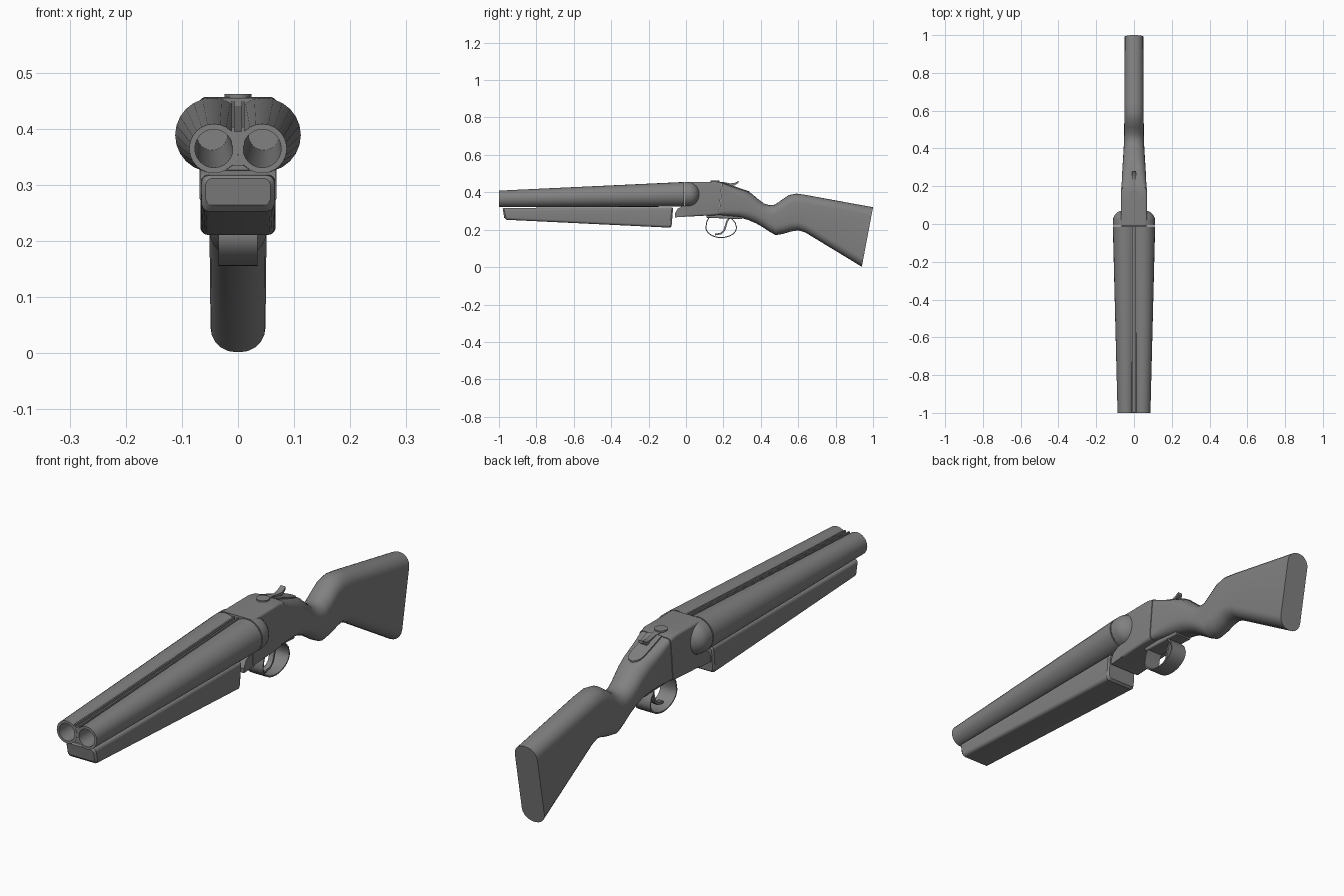
import bpy, bmesh, math
from mathutils import Vector

cube = bpy.data.objects.get("Cube")
if cube:
    bpy.data.objects.remove(cube)

grey = bpy.data.materials.new("Gunmetal grey")
GREY = (0.22, 0.22, 0.22, 1)
grey.diffuse_color = GREY
grey.use_nodes = True
grey.node_tree.nodes["Principled BSDF"].inputs["Base Color"].default_value = GREY


def loft(name, rings, angle=32):
    """Skin a list of equal-length point rings and cap both ends."""
    bm = bmesh.new()
    loops = [[bm.verts.new(p) for p in ring] for ring in rings]
    n = len(loops[0])
    for a, b in zip(loops, loops[1:]):
        for i in range(n):
            j = (i + 1) % n
            bm.faces.new((a[i], a[j], b[j], b[i]))
    bm.faces.new(loops[0])
    bm.faces.new(loops[-1])
    bmesh.ops.recalc_face_normals(bm, faces=bm.faces)
    mesh = bpy.data.meshes.new(name)
    bm.to_mesh(mesh)
    bm.free()
    mesh.materials.append(grey)
    obj = bpy.data.objects.new(name, mesh)
    bpy.context.collection.objects.link(obj)
    bpy.ops.object.select_all(action="DESELECT")
    obj.select_set(True)
    bpy.context.view_layer.objects.active = obj
    bpy.ops.object.shade_smooth_by_angle(angle=math.radians(angle))
    return obj


def circle(center, radius, axis="y", n=24):
    x, y, z = center
    turns = [math.tau * i / n for i in range(n)]
    if axis == "y":
        return [(x + radius * math.cos(a), y, z + radius * math.sin(a)) for a in turns]
    return [(x + radius * math.cos(a), y + radius * math.sin(a), z) for a in turns]


def section(top, bottom, w, r, steps=5):
    """Rounded rectangle standing between a top and a bottom (y, z) point."""
    top, bottom = Vector(top), Vector(bottom)
    h = (top - bottom).length
    r = min(r, w * 0.99, h * 0.49)
    pts = []
    for k, (sx, sz) in enumerate(((1, 1), (-1, 1), (-1, -1), (1, -1))):
        for i in range(steps + 1):
            a = math.pi / 2 * (k + i / steps)
            x = sx * (w - r) + r * math.cos(a)
            v = h / 2 + sz * (h / 2 - r) + r * math.sin(a)
            p = bottom.lerp(top, v / h)
            pts.append((x, p.x, p.y))
    return pts


def sections(name, stations, angle=32):
    return loft(name, [section(*s) for s in stations], angle)


def extrude(name, outline, w, x=0):
    """Side outline of (y, z) points pulled across x."""
    return loft(name, [[(x + s * w, y, z) for y, z in outline] for s in (-1, 1)])


def strip(name, path, w, t):
    """Flat band following a (y, z) path."""
    pts = [Vector(p) for p in path]
    rings = []
    for i, p in enumerate(pts):
        d = (pts[min(i + 1, len(pts) - 1)] - pts[max(i - 1, 0)]).normalized()
        q = Vector((-d.y, d.x)) * t / 2
        a, b = p + q, p - q
        rings.append([(-w, *a), (w, *a), (w, *b), (-w, *b)])
    return loft(name, rings, 40)


# Hollow barrels and the round breech shoulders behind them
for side, s in (("left", 1), ("right", -1)):
    muzzle, breech = (s * 0.043, -1, 0.365), (s * 0.046, -0.012, 0.389)
    loft(side + "_barrel", [circle(breech, 0.066), circle(muzzle, 0.044),
                            circle(muzzle, 0.034), circle(breech, 0.027)])
    dome = [(-0.007, 0.066), (0.018, 0.066)]
    dome += [(0.018 + 0.056 * math.sin(a), 0.066 * math.cos(a))
             for a in (math.pi / 2 * i / 7 for i in range(1, 7))] + [(0.074, 0.001)]
    loft(side + "_breech_shoulder",
         [circle((s * 0.046, y, 0.389), r) for y, r in dome])
    extrude(side + "_rib_edge", [(-1, 0.37), (-0.012, 0.40),
                                 (-0.012, 0.45), (-1, 0.403)], 0.003, s * 0.009)

# Web joining the barrels
extrude("barrel_web", [(-0.999, 0.335), (-0.012, 0.34),
                       (-0.012, 0.441), (-0.999, 0.395)], 0.010)

# Forend below the barrels
sections("forend", [
    ((-0.98, 0.312), (-0.972, 0.264), 0.058, 0.014),
    ((-0.974, 0.317), (-0.96, 0.253), 0.065, 0.014),
    ((-0.075, 0.319), (-0.087, 0.211), 0.067, 0.014),
    ((-0.069, 0.315), (-0.077, 0.218), 0.062, 0.014)])

# Receiver with the hinge tongue reaching forward
sections("receiver", [
    ((-0.007, 0.455), (-0.007, 0.269), 0.069, 0.010),
    ((0.12, 0.456), (0.12, 0.276), 0.069, 0.010),
    ((0.160, 0.457), (0.150, 0.277), 0.069, 0.012),
    ((0.192, 0.452), (0.175, 0.278), 0.068, 0.016)])
extrude("hinge_tongue", [(-0.058, 0.266), (0.01, 0.270), (0.01, 0.328),
                         (-0.02, 0.326), (-0.045, 0.312), (-0.060, 0.285)], 0.067)

# Stock: wrist, grip and butt
sections("stock", [
    ((0.193, 0.450), (0.176, 0.279), 0.066, 0.018),
    ((0.25, 0.429), (0.235, 0.273), 0.064, 0.030),
    ((0.31, 0.411), (0.29, 0.265), 0.061, 0.040),
    ((0.35, 0.394), (0.335, 0.251), 0.058, 0.048),
    ((0.385, 0.364), (0.375, 0.234), 0.056, 0.050),
    ((0.417, 0.340), (0.41, 0.214), 0.054, 0.050),
    ((0.445, 0.331), (0.445, 0.190), 0.053, 0.050),
    ((0.475, 0.334), (0.48, 0.171), 0.052, 0.050),
    ((0.51, 0.358), (0.52, 0.178), 0.052, 0.050),
    ((0.55, 0.385), (0.56, 0.190), 0.051, 0.049),
    ((0.59, 0.393), (0.60, 0.197), 0.051, 0.048),
    ((0.64, 0.386), (0.64, 0.184), 0.051, 0.047),
    ((1.0, 0.320), (0.94, 0.002), 0.049, 0.045)], 40)

# Trigger guard, its plate and the trigger
sections("trigger_plate", [((y, 0.282), (y, z), 0.036, 0.006)
                           for y, z in ((0.11, 0.264), (0.30, 0.256))])
guard = [(0.125, 0.268), (0.112, 0.245)]
guard += [(0.188 + 0.082 * math.cos(a), 0.212 + 0.054 * math.sin(a))
          for a in (math.pi * (1 + i / 14) for i in range(15))]
guard += [(0.263, 0.237), (0.245, 0.258)]
strip("trigger_guard", guard, 0.035, 0.005)
strip("trigger", [(0.235, 0.266), (0.219, 0.245), (0.212, 0.220), (0.204, 0.195),
                  (0.186, 0.179), (0.155, 0.174)], 0.010, 0.009)

# Top lever: round pivot, thumb piece and the tang behind it
loft("lever_pivot", [circle((0, 0.155, z), 0.024, "z") for z in (0.445, 0.462)])
thumb = ((0.155, 0.458, 0.017), (0.20, 0.455, 0.010), (0.235, 0.448, 0.008),
         (0.26, 0.449, 0.012), (0.28, 0.462, 0.010))
loft("top_lever", [[(-w, y, z - 0.012), (w, y, z - 0.012), (w, y, z), (-w, y, z)]
                   for y, z, w in thumb], 40)
tang = [(0.194, 0.030), (0.30, 0.030), (0.32, 0.026), (0.333, 0.016), (0.339, 0.004)]


def tang_height(y):
    return 0.452 - (y - 0.193) * 0.345


loft("tang_plate", [[(-w, y, tang_height(y) - 0.006), (w, y, tang_height(y) - 0.006),
                     (w, y, tang_height(y) + 0.003), (-w, y, tang_height(y) + 0.003)]
                    for y, w in tang])
